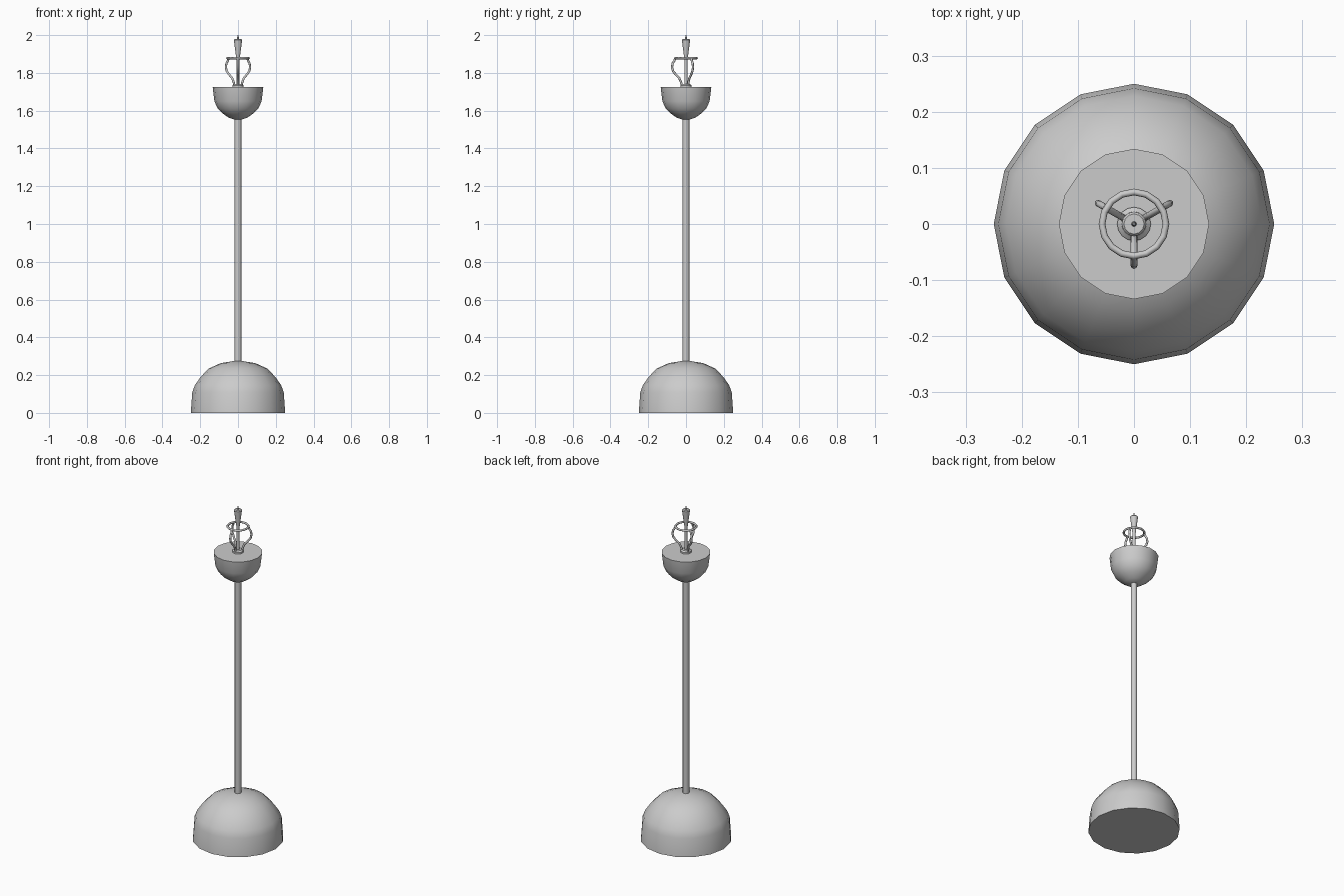
import bpy, bmesh, math
from mathutils import Vector

if "Cube" in bpy.data.objects:
    bpy.data.objects.remove(bpy.data.objects["Cube"])


def finish(name, bm, angle=40):
    bmesh.ops.recalc_face_normals(bm, faces=bm.faces)
    mesh = bpy.data.meshes.new(name)
    bm.to_mesh(mesh)
    bm.free()
    ob = bpy.data.objects.new(name, mesh)
    bpy.context.collection.objects.link(ob)
    bpy.ops.object.select_all(action='DESELECT')
    ob.select_set(True)
    bpy.context.view_layer.objects.active = ob
    bpy.ops.object.shade_smooth_by_angle(angle=math.radians(angle))
    return ob


def skin(bm, rings, closed=False):
    n = len(rings[0])
    pairs = list(zip(rings, rings[1:])) + ([(rings[-1], rings[0])] if closed else [])
    for a, b in pairs:
        for i in range(n):
            j = (i + 1) % n
            bm.faces.new((a[i], a[j], b[j], b[i]))
    if not closed:
        bm.faces.new(rings[0][::-1])
        bm.faces.new(rings[-1])


def lathe(name, profile, sides=16):
    bm = bmesh.new()
    rings = []
    for r, z in profile:
        rings.append([bm.verts.new((r * math.cos(2 * math.pi * i / sides),
                                    r * math.sin(2 * math.pi * i / sides), z))
                      for i in range(sides)])
    skin(bm, rings)
    return finish(name, bm)


def arm(name, path, radius, theta, sides=8):
    # Tube swept along a path of (distance from axis, height)
    out = Vector((math.cos(theta), math.sin(theta), 0))
    side = Vector((-math.sin(theta), math.cos(theta), 0))
    pts = [out * r + Vector((0, 0, z)) for r, z in path]
    bm = bmesh.new()
    rings = []
    for k, p in enumerate(pts):
        t = (pts[min(k + 1, len(pts) - 1)] - pts[max(k - 1, 0)]).normalized()
        u = side.cross(t)
        rings.append([bm.verts.new(p + radius * (math.cos(a) * side + math.sin(a) * u))
                      for a in (2 * math.pi * i / sides for i in range(sides))])
    skin(bm, rings)
    return finish(name, bm, 60)


# Heavy domed foot
lathe("base_dome", [(0.25, 0), (0.242, 0.11), (0.228, 0.147), (0.198, 0.19),
                    (0.155, 0.235), (0.09, 0.264), (0.018, 0.275)])
# Long upright
lathe("pole", [(0.018, 0.26), (0.018, 1.57)], 12)
# Inverted dome with flat top
lathe("top_bowl", [(0.018, 1.553), (0.05, 1.563), (0.085, 1.588), (0.108, 1.612),
                   (0.125, 1.65), (0.134, 1.724)])
# Socket and flared stem with a needle tip
lathe("collar", [(0.03, 1.715), (0.03, 1.733), (0.022, 1.74)])
lathe("stem", [(0.008, 1.73), (0.008, 1.87), (0.011, 1.89), (0.022, 1.975), (0.018, 1.98)], 12)
lathe("tip", [(0.005, 1.975), (0.004, 1.99), (0.002, 2.0)], 8)

# Shade ring
bm = bmesh.new()
rings = []
for i in range(16):
    a = 2 * math.pi * i / 16
    ring = []
    for j in range(8):
        b = 2 * math.pi * j / 8
        r = 0.057 + 0.006 * math.cos(b)
        ring.append(bm.verts.new((r * math.cos(a), r * math.sin(a), 1.878 + 0.006 * math.sin(b))))
    rings.append(ring)
skin(bm, rings, closed=True)
finish("holder_ring", bm, 60)

# Three curved arms carrying the ring
path = [(0.02, 1.73), (0.027, 1.752), (0.036, 1.773), (0.055, 1.792), (0.069, 1.81),
        (0.074, 1.83), (0.071, 1.85), (0.062, 1.864), (0.057, 1.878)]
for k in range(3):
    arm(f"holder_arm_{k + 1}", path, 0.006, math.radians(30 + 120 * k))
